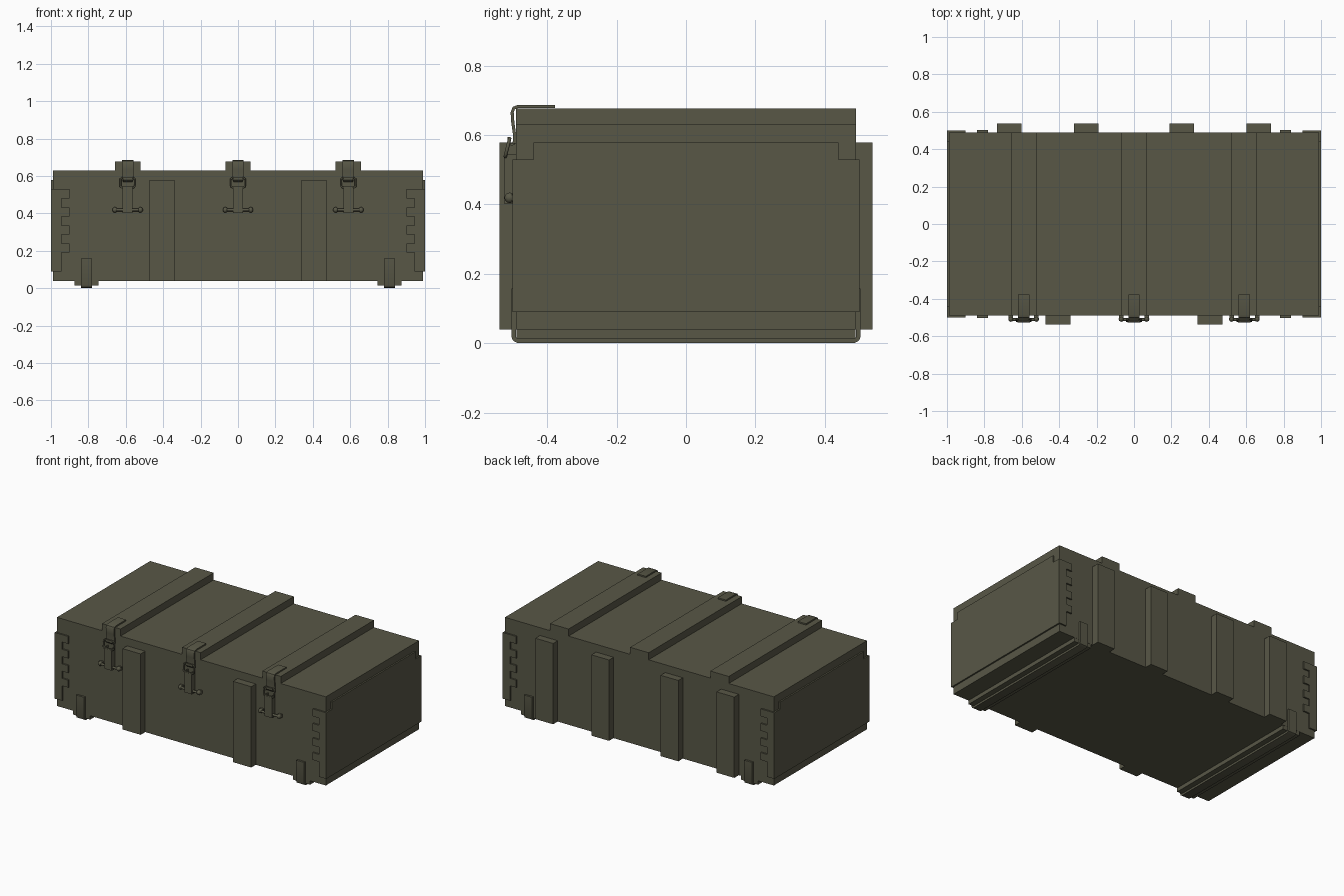
import bpy, bmesh, math
from mathutils import Vector, Matrix

if "Cube" in bpy.data.objects:
    bpy.data.objects.remove(bpy.data.objects["Cube"])

olive = bpy.data.materials.new("olive_paint")
olive.diffuse_color = (0.098, 0.096, 0.062, 1)
olive.use_nodes = True
olive.node_tree.nodes["Principled BSDF"].inputs["Base Color"].default_value = olive.diffuse_color


def finish(name, bm, smooth=False):
    bmesh.ops.recalc_face_normals(bm, faces=bm.faces)
    me = bpy.data.meshes.new(name)
    bm.to_mesh(me)
    bm.free()
    me.materials.append(olive)
    ob = bpy.data.objects.new(name, me)
    bpy.context.collection.objects.link(ob)
    if smooth:
        bpy.ops.object.select_all(action='DESELECT')
        ob.select_set(True)
        bpy.context.view_layer.objects.active = ob
        bpy.ops.object.shade_smooth_by_angle(angle=math.radians(35))
    return ob


def box(name, x0, x1, y0, y1, z0, z1):
    bm = bmesh.new()
    m = Matrix.Translation(((x0 + x1) / 2, (y0 + y1) / 2, (z0 + z1) / 2)) @ \
        Matrix.Diagonal((x1 - x0, y1 - y0, z1 - z0, 1))
    bmesh.ops.create_cube(bm, size=1, matrix=m)
    return finish(name, bm)


def prism(name, pts, vec, smooth=False):
    bm = bmesh.new()
    f = bm.faces.new([bm.verts.new(p) for p in pts])
    r = bmesh.ops.extrude_face_region(bm, geom=[f])
    bmesh.ops.translate(bm, vec=vec,
                        verts=[v for v in r["geom"] if isinstance(v, bmesh.types.BMVert)])
    return finish(name, bm, smooth)


def ribbon(name, path, x, width, thick):
    # flat strip following a path in the y-z plane, thickened both ways
    p = [Vector(q) for q in path]
    left, right = [], []
    for i, q in enumerate(p):
        d = (p[min(i + 1, len(p) - 1)] - p[max(i - 1, 0)]).normalized()
        n = Vector((-d.y, d.x)) * thick / 2
        left.append(q + n)
        right.append(q - n)
    loop = [(x - width / 2, q.x, q.y) for q in left + right[::-1]]
    return prism(name, loop, (width, 0, 0), True)


def tube(name, pts, r, closed=False):
    cu = bpy.data.curves.new(name, 'CURVE')
    cu.dimensions = '3D'
    cu.bevel_depth = r
    cu.bevel_resolution = 2
    cu.use_fill_caps = True
    s = cu.splines.new('POLY')
    s.points.add(len(pts) - 1)
    for sp, q in zip(s.points, pts):
        sp.co = (*q, 1)
    s.use_cyclic_u = closed
    s.use_smooth = True
    cu.materials.append(olive)
    ob = bpy.data.objects.new(name, cu)
    bpy.context.collection.objects.link(ob)


def knob(name, x, y, z, r, length):
    bm = bmesh.new()
    bmesh.ops.create_uvsphere(bm, u_segments=14, v_segments=8, radius=r)
    bmesh.ops.scale(bm, vec=(length / r, 1, 1), verts=bm.verts)
    bmesh.ops.translate(bm, vec=(x, y, z), verts=bm.verts)
    finish(name, bm, True)


# crate body and lid
box("crate_body", -0.99, 0.99, -0.49, 0.49, 0.04, 0.63)

# lid battens
for x in (-0.59, 0, 0.59):
    box("lid_batten", x - 0.068, x + 0.068, -0.49, 0.49, 0.62, 0.677)

# vertical wall battens
for x in (-0.407, 0.407):
    box("front_batten", x - 0.067, x + 0.067, -0.538, -0.48, 0.04, 0.578)
for x in (-0.667, -0.255, 0.255, 0.667):
    box("back_batten", x - 0.065, x + 0.065, 0.48, 0.538, 0.04, 0.578)

for s in (-1, 1):
    # end boards with finger joints wrapping the corners
    prof = [(1.0, 0.09), (0.945, 0.09), (0.945, 0.19)]
    for i in range(4):
        z = 0.19 + i * 0.097
        prof += [(0.9, z), (0.9, z + 0.049)]
        if i < 3:
            prof += [(0.945, z + 0.049), (0.945, z + 0.097)]
    prof.append((1.0, prof[-1][1]))
    prism("end_board", [(s * x, -0.5, z) for x, z in prof], (0, 1.0, 0))
    a, b = sorted((s * 0.97, s * 1.0))
    box("end_board_top", a, b, -0.44, 0.44, 0.52, 0.578)

    # bottom runner and the metal strap around it
    c = s * 0.81
    box("bottom_runner", c - 0.064, c + 0.064, -0.489, 0.489, 0.014, 0.05)
    half = [(0.497, 0.158), (0.497, 0.02), (0.494, 0.012), (0.485, 0.0065)]
    path = [(-y, z) for y, z in half] + half[::-1]
    ribbon("bottom_strap", path, c, 0.058, 0.013)

# latches
for x in (-0.59, 0, 0.59):
    # hasp hooked over the lid
    ribbon("latch_hasp", [(-0.377, 0.682), (-0.485, 0.682), (-0.496, 0.678), (-0.501, 0.665),
                          (-0.499, 0.635), (-0.494, 0.60), (-0.495, 0.575)], x, 0.06, 0.009)
    ribbon("hasp_curl", [(-0.495, 0.575), (-0.503, 0.572), (-0.511, 0.58), (-0.511, 0.594)],
           x, 0.05, 0.007)
    # wire buckle loop
    loop = [(-0.03, 0), (-0.038, 0.12), (-0.038, 0.88), (-0.03, 1), (0.03, 1),
            (0.038, 0.88), (0.038, 0.12), (0.03, 0)]
    tube("latch_loop", [(x + a, -0.521 + 0.013 * t, 0.538 + 0.052 * t) for a, t in loop],
         0.005, True)
    # lever with folded side flanges
    box("latch_lever", x - 0.027, x + 0.027, -0.525, -0.518, 0.402, 0.545)
    for s in (-1, 1):
        box("lever_flange", x + s * 0.024 - 0.003, x + s * 0.024 + 0.003,
            -0.525, -0.487, 0.402, 0.545)
    # pivot rod with knobs
    tube("pivot_rod", [(x - 0.075, -0.511, 0.419), (x + 0.075, -0.511, 0.419)], 0.008)
    for s in (-1, 1):
        knob("rod_knob", x + s * 0.068, -0.508, 0.419, 0.015, 0.014)
        box("rod_bracket", x + s * 0.068 - 0.012, x + s * 0.068 + 0.012,
            -0.502, -0.485, 0.408, 0.43)
